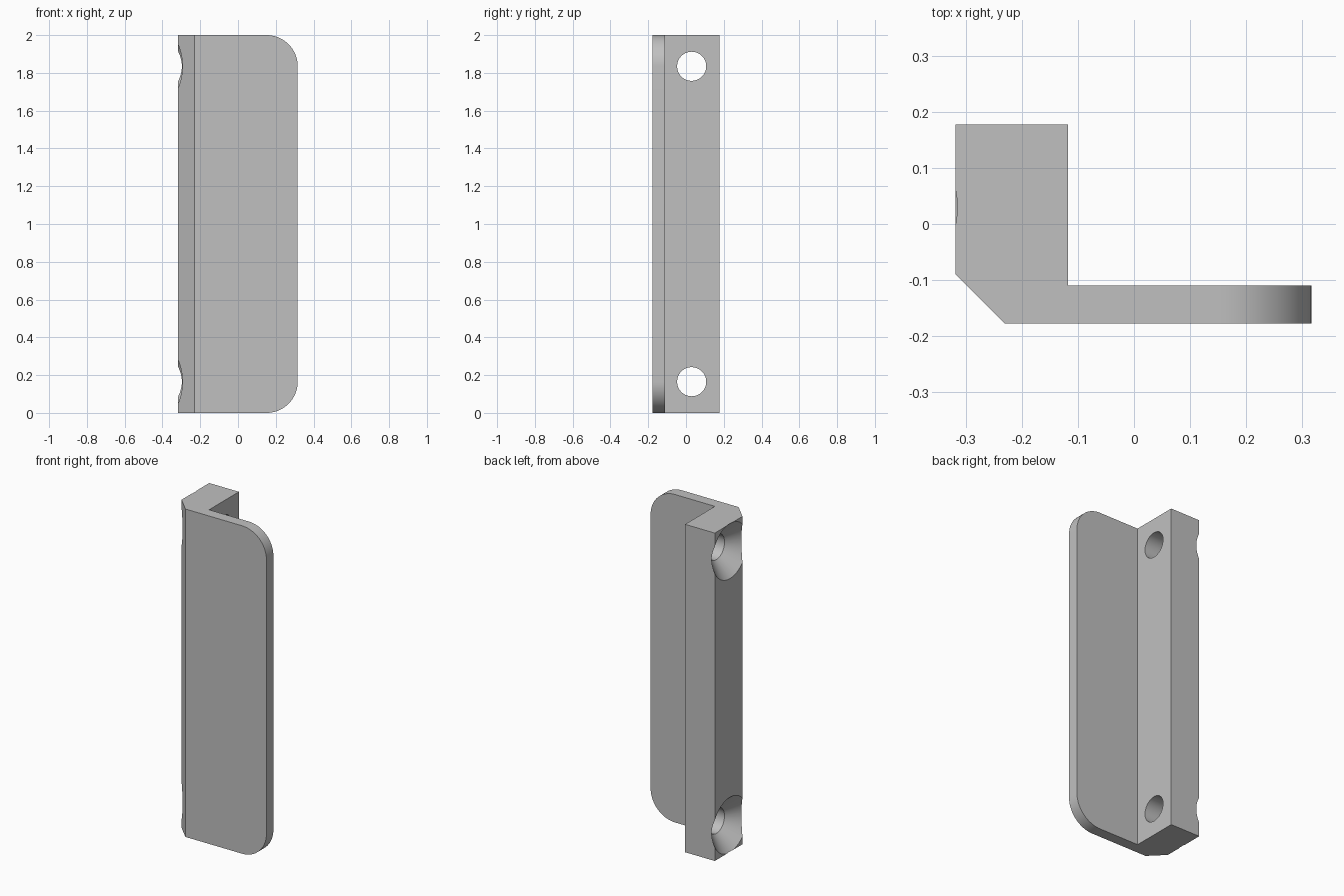
import bpy, bmesh, math

old = bpy.data.objects.get("Cube")
if old:
    bpy.data.objects.remove(old, do_unlink=True)

HEIGHT = 2.0
CORNER_RADIUS = 0.165
HOLE_Y = 0.03
HOLE_HEIGHTS = (0.165, HEIGHT - 0.165)

grey = bpy.data.materials.new("plain grey")
grey.use_nodes = True
colour = (0.53, 0.53, 0.53, 1)
grey.diffuse_color = colour
grey.node_tree.nodes["Principled BSDF"].inputs["Base Color"].default_value = colour


def make_object(name, bm):
    bmesh.ops.recalc_face_normals(bm, faces=bm.faces)
    mesh = bpy.data.meshes.new(name)
    bm.to_mesh(mesh)
    bm.free()
    mesh.materials.append(grey)
    obj = bpy.data.objects.new(name, mesh)
    bpy.context.collection.objects.link(obj)
    return obj


def countersink_cutter(z, sides=64):
    """Funnel along x: a wide cone that narrows into a straight bore."""
    bm = bmesh.new()
    rings = []
    for x, r in ((-0.368, 0.218), (-0.227, 0.077), (0.0, 0.077)):
        angles = [math.tau * i / sides for i in range(sides)]
        rings.append([bm.verts.new((x, HOLE_Y + r * math.cos(a), z + r * math.sin(a)))
                      for a in angles])
    for a, b in zip(rings, rings[1:]):
        for i in range(sides):
            j = (i + 1) % sides
            bm.faces.new((a[i], a[j], b[j], b[i]))
    bm.faces.new(rings[0])
    bm.faces.new(rings[-1])
    cutter = make_object("countersink_cutter", bm)
    cutter.hide_render = True
    return cutter


# L-shaped bracket: chamfered mounting block with a thin plate
profile = [(-0.318, 0.177), (-0.318, -0.09), (-0.231, -0.177),
           (0.316, -0.177), (0.316, -0.11), (-0.118, -0.11), (-0.118, 0.177)]
bm = bmesh.new()
base = bm.faces.new([bm.verts.new((x, y, 0)) for x, y in profile])
ext = bmesh.ops.extrude_face_region(bm, geom=[base])
top = [v for v in ext["geom"] if isinstance(v, bmesh.types.BMVert)]
bmesh.ops.translate(bm, verts=top, vec=(0, 0, HEIGHT))

# Rounded free corners of the plate
ends = [e for e in bm.edges if all(v.co.x > 0.3 for v in e.verts)
        and abs(e.verts[0].co.z - e.verts[1].co.z) < 0.01]
bmesh.ops.bevel(bm, geom=ends, offset=CORNER_RADIUS, offset_type='OFFSET',
                segments=20, profile=0.5, affect='EDGES')
bracket = make_object("bracket", bm)

# Countersunk screw holes
cutters = [countersink_cutter(z) for z in HOLE_HEIGHTS]
for cutter in cutters:
    mod = bracket.modifiers.new("screw hole", 'BOOLEAN')
    mod.operation = 'DIFFERENCE'
    mod.solver = 'EXACT'
    mod.object = cutter

bpy.ops.object.select_all(action='DESELECT')
bracket.select_set(True)
bpy.context.view_layer.objects.active = bracket
for mod in list(bracket.modifiers):
    bpy.ops.object.modifier_apply(modifier=mod.name)
for cutter in cutters:
    bpy.data.objects.remove(cutter, do_unlink=True)

bpy.ops.object.shade_smooth_by_angle(angle=math.radians(30))
